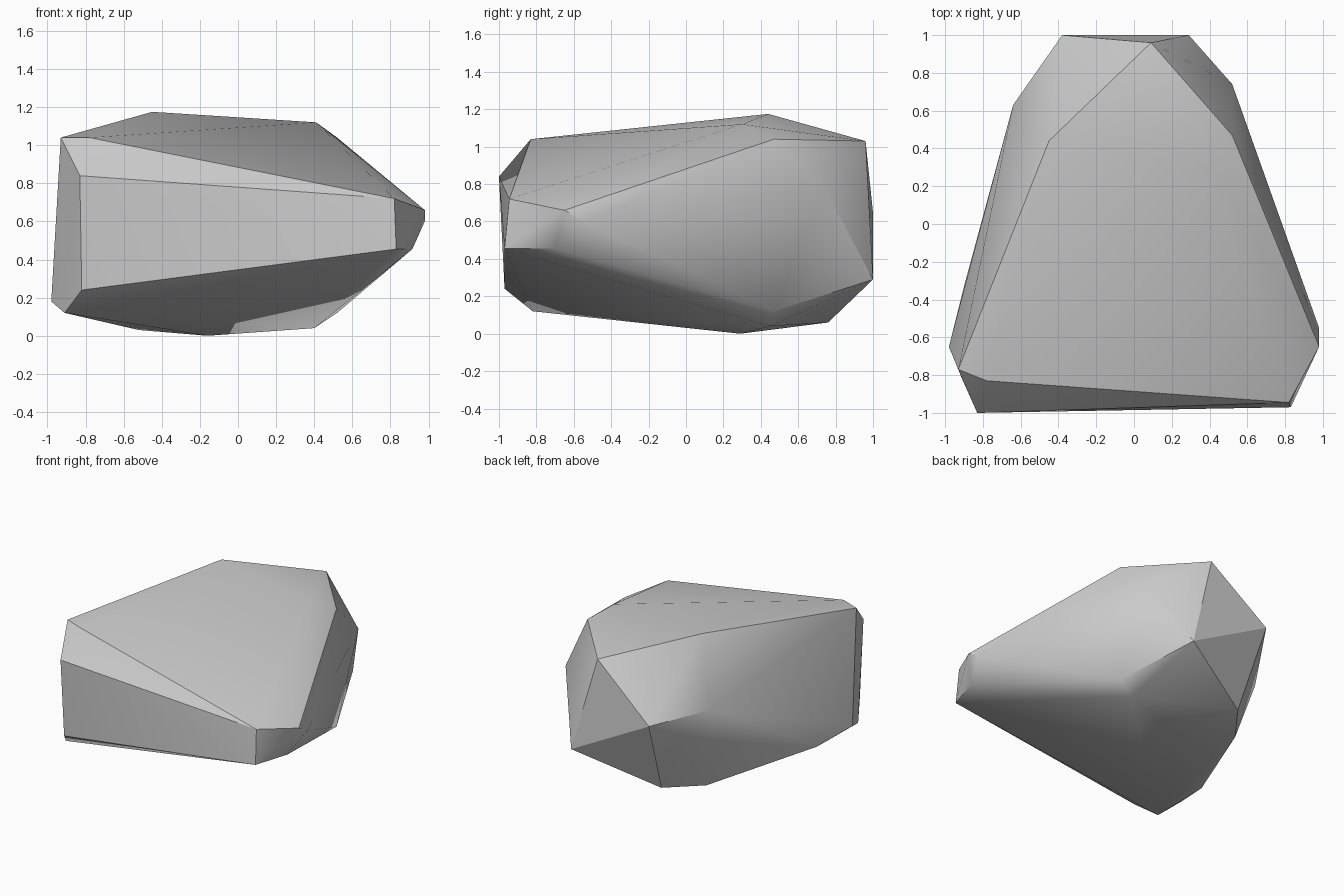
import bpy
import bmesh
import math

# Remove the default cube only
default_cube = bpy.data.objects.get("Cube")
if default_cube:
    bpy.data.objects.remove(default_cube, do_unlink=True)


def make_material(name, colour):
    material = bpy.data.materials.new(name)
    material.use_nodes = True
    material.diffuse_color = colour
    shader = next(node for node in material.node_tree.nodes
                  if node.type == "BSDF_PRINCIPLED")
    shader.inputs["Base Color"].default_value = colour
    shader.inputs["Roughness"].default_value = 0.9
    return material


# Corners of the boulder, grouped by the region they define
front_face = [(-.83, -1, .84), (-.82, -.97, .24), (.82, -.945, .72), (.83, -.97, .455)]
left_nose = [(.98, -.65, .66), (.98, -.55, .6), (.915, -.7, .455)]
right_edge = [(-.93, -.77, 1.04), (-.78, -.83, 1.04), (-.98, -.65, .18),
              (-.91, -.82, .12), (-.9, -.33, .12)]
crown = [(-.45, .44, 1.175), (.41, .3, 1.12), (.52, .47, 1.04), (.09, .96, 1.03)]
back_face = [(.52, .74, .78), (.29, 1, .29), (-.38, 1, .645),
             (-.64, .63, .7), (-.62, .59, .44)]
underside = [(-.16, .29, 0), (.4, .45, .04), (.52, .47, .12),
             (-.32, .76, .06), (-.52, .49, .03)]


def make_boulder(name, corner_groups, material):
    """Wrap a faceted convex stone around the groups of corners."""
    bm = bmesh.new()
    for group in corner_groups:
        for corner in group:
            bm.verts.new(corner)
    hull = bmesh.ops.convex_hull(bm, input=bm.verts[:])
    unused = [item for item in hull["geom_interior"]
              if isinstance(item, bmesh.types.BMVert)]
    bmesh.ops.delete(bm, geom=unused, context="VERTS")
    # Merge triangles that lie in nearly the same plane
    bmesh.ops.dissolve_limit(bm, angle_limit=math.radians(1),
                             verts=bm.verts[:], edges=bm.edges[:])
    bmesh.ops.recalc_face_normals(bm, faces=bm.faces[:])
    mesh = bpy.data.meshes.new(name)
    bm.to_mesh(mesh)
    bm.free()
    mesh.materials.append(material)
    boulder = bpy.data.objects.new(name, mesh)
    bpy.context.collection.objects.link(boulder)
    return boulder


# Single grey stone with softened shallow facets and crisp ridges
stone_grey = make_material("stone_grey", (0.6, 0.6, 0.6, 1))
boulder = make_boulder("boulder", [front_face, left_nose, right_edge,
                                   crown, back_face, underside], stone_grey)
bpy.ops.object.select_all(action="DESELECT")
boulder.select_set(True)
bpy.context.view_layer.objects.active = boulder
bpy.ops.object.shade_smooth_by_angle(angle=math.radians(30))
